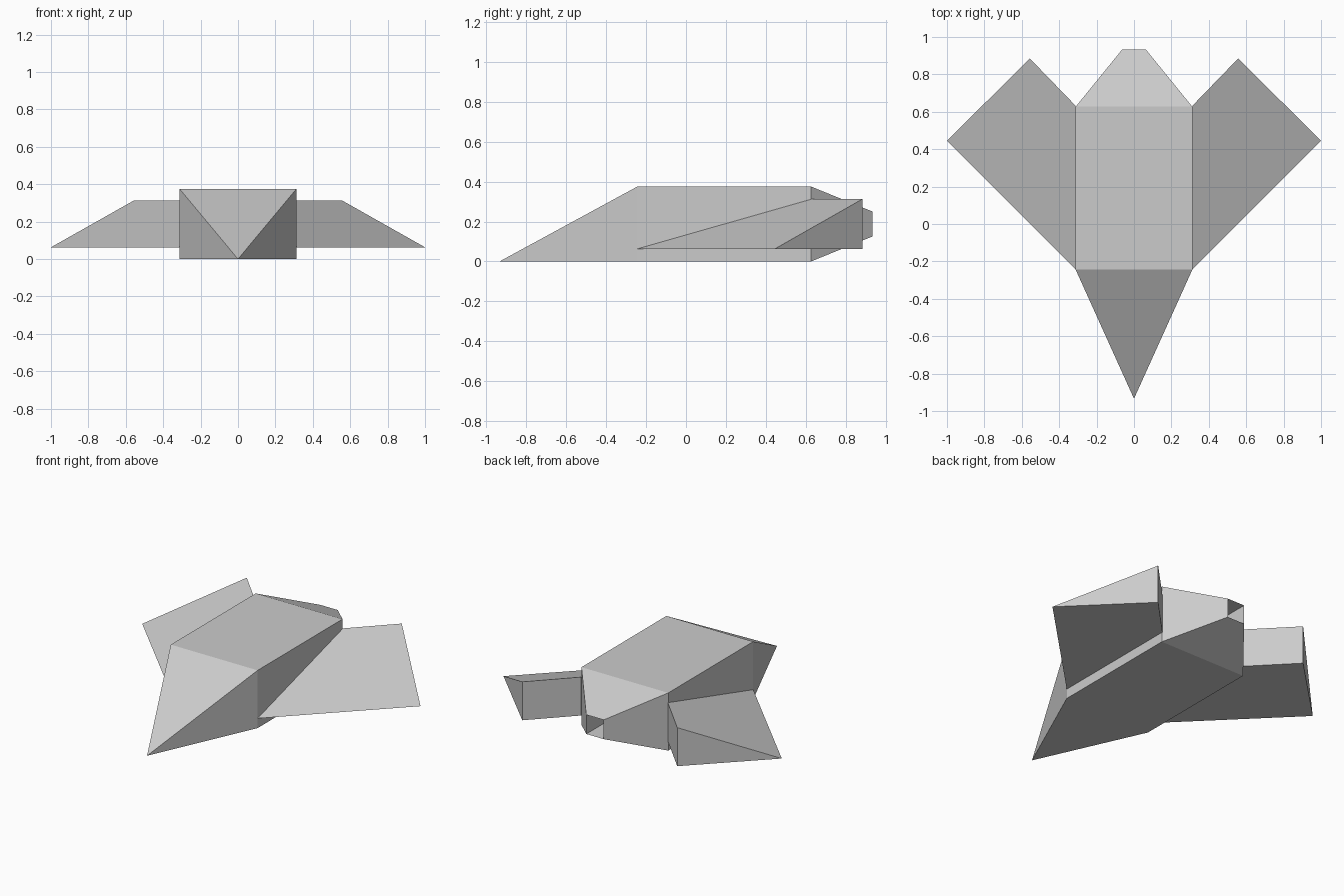
import bpy, bmesh

if "Cube" in bpy.data.objects:
    bpy.data.objects.remove(bpy.data.objects["Cube"])

HALF_W, TOP = 0.312, 0.375                      # hull half width and height
TIP, FRONT, REAR, END = -0.934, -0.244, 0.627, 0.934


def rect(half_w, y, z0, z1):
    """Rectangular cross-section facing along y."""
    return [(-half_w, y, z0), (half_w, y, z0), (half_w, y, z1), (-half_w, y, z1)]


def loft(name, sections):
    """Skin equal-sized sections; one-point sections close to a tip."""
    bm = bmesh.new()
    rings = [[bm.verts.new(p) for p in s] for s in sections]
    for a, b in zip(rings, rings[1:]):
        n = max(len(a), len(b))
        for i in range(n):
            j = (i + 1) % n
            quad = [a[i % len(a)], a[j % len(a)], b[j % len(b)], b[i % len(b)]]
            bm.faces.new(list(dict.fromkeys(quad)))
    for ring in (rings[0], rings[-1]):
        if len(ring) > 2:
            bm.faces.new(ring)
    bmesh.ops.recalc_face_normals(bm, faces=bm.faces)
    mesh = bpy.data.meshes.new(name)
    bm.to_mesh(mesh)
    bm.free()
    obj = bpy.data.objects.new(name, mesh)
    bpy.context.collection.objects.link(obj)
    return obj


# Hull: pointed nose, box body, tapered tail, recessed exhaust
loft("hull", [
    [(0, TIP, 0)],
    rect(HALF_W, FRONT, 0, TOP),
    rect(HALF_W, REAR, 0, TOP),
    rect(0.0625, END, 0.125, 0.25),
    rect(0.0625, END - 0.18, 0.125, 0.25),
])

# Swept wedge wings: triangular root on the hull side, triangular outer end
LOW, HIGH = 0.063, 0.313
wings = loft("wings", [
    [(HALF_W, FRONT, LOW), (HALF_W, REAR + 0.005, LOW), (HALF_W, REAR + 0.005, HIGH)],
    [(1.0, 0.445, LOW), (0.557, 0.885, LOW), (0.557, 0.885, HIGH)],
])
wings.modifiers.new("mirror", 'MIRROR').use_axis[0] = True
